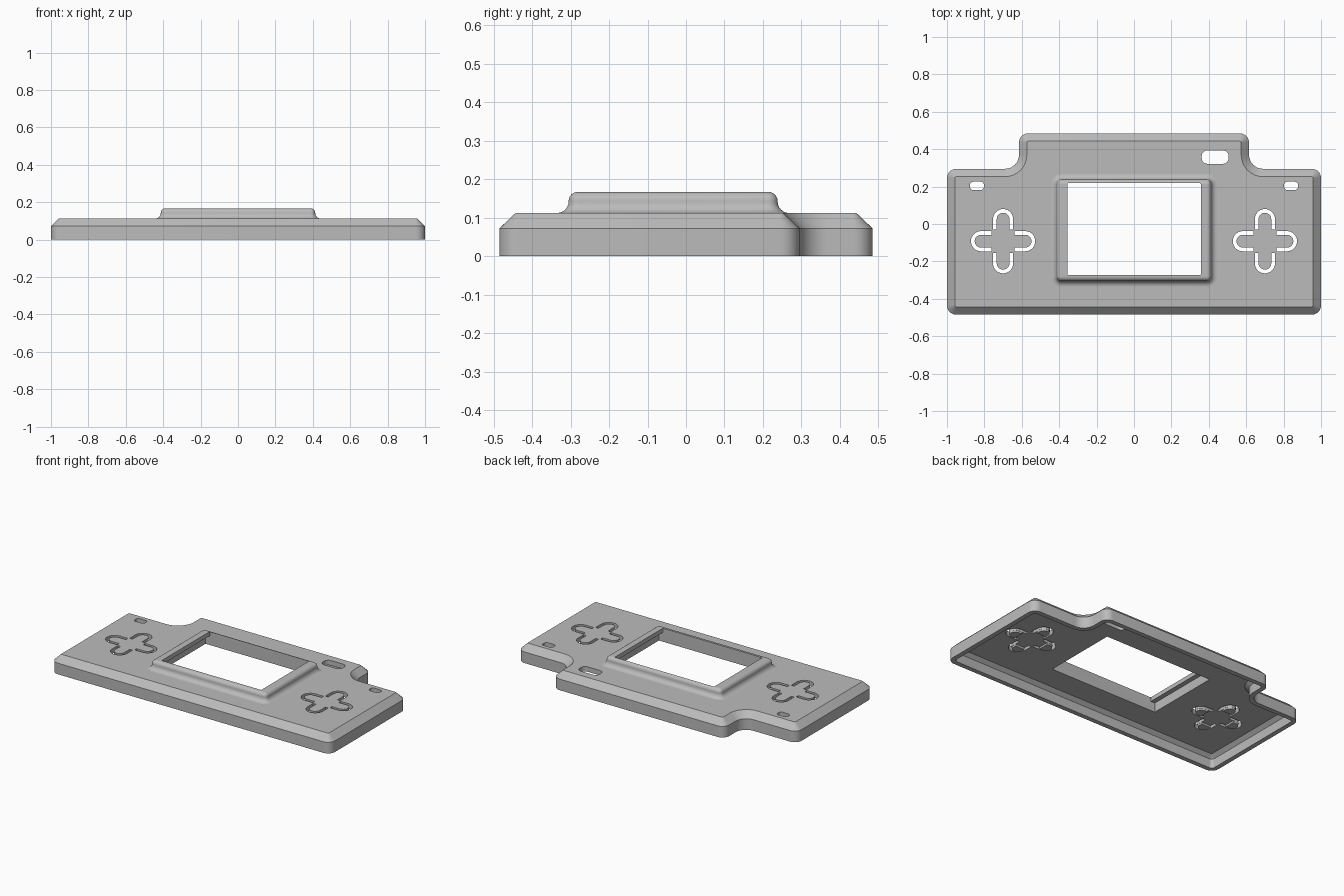
import bpy, bmesh
from math import pi, sin, cos
from mathutils import Vector, Matrix

if "Cube" in bpy.data.objects:
    bpy.data.objects.remove(bpy.data.objects["Cube"])

grey = bpy.data.materials.new("plain_grey")
grey.use_nodes = True
grey.diffuse_color = (0.5, 0.5, 0.5, 1)
grey.node_tree.nodes["Principled BSDF"].inputs["Base Color"].default_value = (0.5, 0.5, 0.5, 1)


def outline(corners, inset=0.0, steps=8):
    """Rounded right-angled outline, counter-clockwise, moved inward by inset."""
    pts = []
    for i, (x, y, r) in enumerate(corners):
        p = Vector((x, y))
        u = (p - Vector(corners[i - 1][:2])).normalized()
        v = (Vector(corners[(i + 1) % len(corners)][:2]) - p).normalized()
        turn = 1 if u.cross(v) > 0 else -1
        p += inset * (Vector((-u.y, u.x)) + Vector((-v.y, v.x)))
        r = max(r - turn * inset, 0.004)
        c = p - u * r + v * r
        for k in range(steps + 1):
            t = k / steps * pi / 2
            pts.append(c + r * (u * sin(t) - v * cos(t)))
    return pts


def loft(name, rings):
    """Solid through rings of (points, z), capped at both ends."""
    bm = bmesh.new()
    loops = [[bm.verts.new((p[0], p[1], z)) for p in pts] for pts, z in rings]
    n = len(loops[0])
    for a, b in zip(loops, loops[1:]):
        for i in range(n):
            j = (i + 1) % n
            bm.faces.new((a[i], a[j], b[j], b[i]))
    bm.faces.new(loops[0][::-1])
    bm.faces.new(loops[-1])
    bmesh.ops.recalc_face_normals(bm, faces=bm.faces)
    me = bpy.data.meshes.new(name)
    bm.to_mesh(me)
    bm.free()
    me.materials.append(grey)
    ob = bpy.data.objects.new(name, me)
    bpy.context.scene.collection.objects.link(ob)
    return ob


def box_corners(x0, x1, y0, y1, r):
    return [(x0, y0, r), (x1, y0, r), (x1, y1, r), (x0, y1, r)]


def prism(name, pts, z0, z1):
    return loft(name, [(pts, z0), (pts, z1)])


def finish(ob):
    bpy.ops.object.select_all(action='DESELECT')
    ob.select_set(True)
    bpy.context.view_layer.objects.active = ob
    bpy.ops.object.shade_smooth_by_angle(angle=pi / 6)
    for f in ob.data.polygons:  # keep level faces perfectly flat
        if abs(f.normal.z) > 0.999:
            f.use_smooth = False


# Hollow faceplate: inner ceiling, inner wall, rim, outer wall, chamfer
half = [(1, -0.485, 0.05), (1, 0.295, 0.05), (0.615, 0.295, 0.075), (0.615, 0.485, 0.05)]
body = half + [(-x, y, r) for x, y, r in reversed(half)]
section = [(0.0535, 0.08), (0.03, 0.059), (0.03, 0), (0, 0), (0, 0.072), (0.042, 0.112)]
shell = loft("faceplate", [(outline(body, d), z) for d, z in section])

# Raised screen bezel: flared foot and rounded upper edge
bezel_box = box_corners(-0.413, 0.413, -0.305, 0.238, 0.025)
profile = [(-0.03, 0.095)]
for k in range(7):
    t = k / 6 * pi / 2
    profile.append((-0.03 + 0.03 * sin(t), 0.142 - 0.03 * cos(t)))
for k in range(7):
    t = k / 6 * pi / 2
    profile.append((0.024 * (1 - cos(t)), 0.143 + 0.024 * sin(t)))
bezel = loft("screen_bezel", [(outline(bezel_box, d), z) for d, z in profile])

# Screen window, with a wider pocket behind its side lips
cutters = [
    prism("window_cutter", outline(box_corners(-0.355, 0.357, -0.273, 0.218, 0.004)), -0.1, 0.3),
    prism("pocket_cutter", outline(box_corners(-0.385, 0.385, -0.273, 0.218, 0.004)), -0.1, 0.14),
]

# Small indicator holes and the switch slot
for x0, x1, y0, y1, r in [(-0.877, -0.803, 0.182, 0.226, 0.016),
                          (0.803, 0.877, 0.182, 0.226, 0.016),
                          (0.362, 0.506, 0.322, 0.393, 0.03)]:
    cutters.append(prism("hole_cutter", outline(box_corners(x0, x1, y0, y1, r)), 0.04, 0.2))

# U-shaped slots around four spring buttons on each side
def arc(r, cy, steps=14):
    return [Vector((r * cos(k / steps * pi), cy + r * sin(k / steps * pi))) for k in range(steps + 1)]


outer, inner, start, centre = 0.054, 0.034, 0.062, 0.118
u_shape = ([Vector((outer, start))] + arc(outer, centre) + [Vector((-outer, start)), Vector((-inner, start))]
           + arc(inner, centre)[::-1] + [Vector((inner, start))])
pad_shape = [Vector((0.033, 0.095))] + arc(0.033, centre) + [Vector((-0.033, 0.095))]
pads = []
for side in (-1, 1):
    middle = Vector((side * 0.7, -0.092))
    for q in range(4):
        turn = Matrix.Rotation(q * pi / 2, 2)
        cutters.append(prism("slot_cutter", [turn @ p + middle for p in u_shape], 0.04, 0.2))
        pads.append(prism("button_pad", [turn @ p + middle for p in pad_shape], 0.068, 0.09))

# Join the bezel and cut every opening
for other, op in [(bezel, 'UNION')] + [(c, 'DIFFERENCE') for c in cutters]:
    other.hide_render = True
    mod = shell.modifiers.new(other.name, 'BOOLEAN')
    mod.operation, mod.solver, mod.object = op, 'EXACT', other
bpy.context.view_layer.update()
graph = bpy.context.evaluated_depsgraph_get()
mesh = bpy.data.meshes.new_from_object(shell.evaluated_get(graph))
shell.modifiers.clear()
shell.data = mesh
for other in [bezel] + cutters:
    bpy.data.objects.remove(other)

for ob in [shell] + pads:
    finish(ob)
